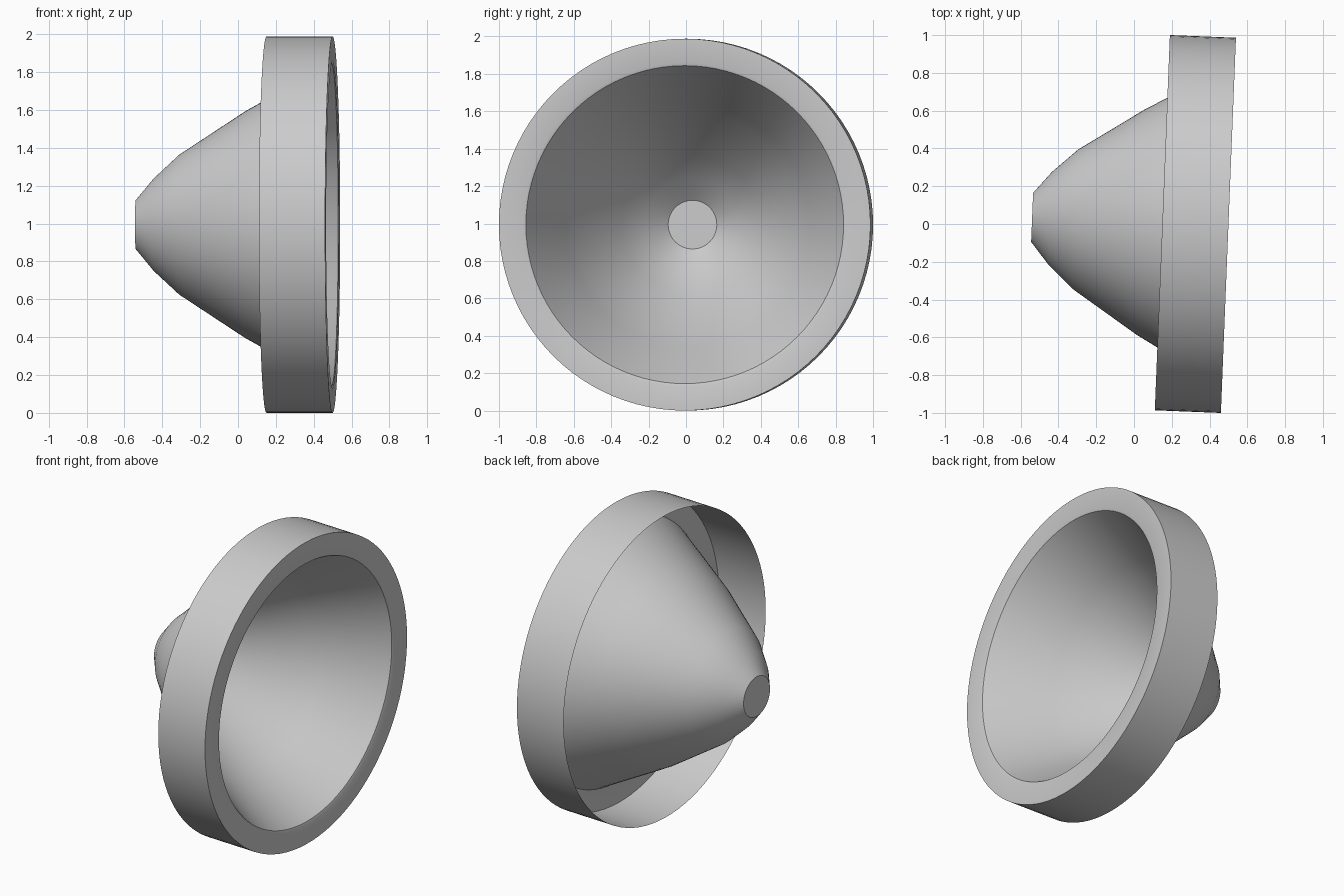
import bpy, bmesh, math
from mathutils import Matrix, Vector

if "Cube" in bpy.data.objects:
    bpy.data.objects.remove(bpy.data.objects["Cube"])

SEGMENTS = 96
RADIUS = 0.994
TILT = math.radians(-2.3)
# the axis runs along x, turned slightly about z through the middle of the rim
PLACE = (Matrix.Translation((0.325, 0, RADIUS)) @ Matrix.Rotation(TILT, 4, 'Z')
         @ Matrix.Translation((-0.325, 0, 0)))


def lathe(name, profile, cap=False):
    """Revolve (axial, radius) points about the tilted axis as a thin shell."""
    bm = bmesh.new()
    rings = []
    for s, r in profile:
        rings.append([bm.verts.new(PLACE @ Vector((
            s, r * math.cos(2 * math.pi * i / SEGMENTS),
            r * math.sin(2 * math.pi * i / SEGMENTS)))) for i in range(SEGMENTS)])
    for a, b in zip(rings, rings[1:]):
        for i in range(SEGMENTS):
            j = (i + 1) % SEGMENTS
            bm.faces.new((a[i], a[j], b[j], b[i]))
    if cap:
        bm.faces.new(rings[-1])
    mesh = bpy.data.meshes.new(name)
    bm.to_mesh(mesh)
    bm.free()
    obj = bpy.data.objects.new(name, mesh)
    bpy.context.collection.objects.link(obj)
    bpy.ops.object.select_all(action='DESELECT')
    obj.select_set(True)
    bpy.context.view_layer.objects.active = obj
    bpy.ops.object.shade_smooth_by_angle(angle=math.radians(35))
    return obj


# one open-backed shell: rim wall, front face, rounded lip, bowl and flat tip
lathe("lamp_reflector_bowl", [
    (0.15, RADIUS), (0.50, RADIUS),
    (0.50, 0.865), (0.495, 0.85), (0.475, 0.838),
    (0.13, 0.65), (0.04, 0.60), (-0.31, 0.37),
    (-0.445, 0.245), (-0.54, 0.13)], cap=True)
